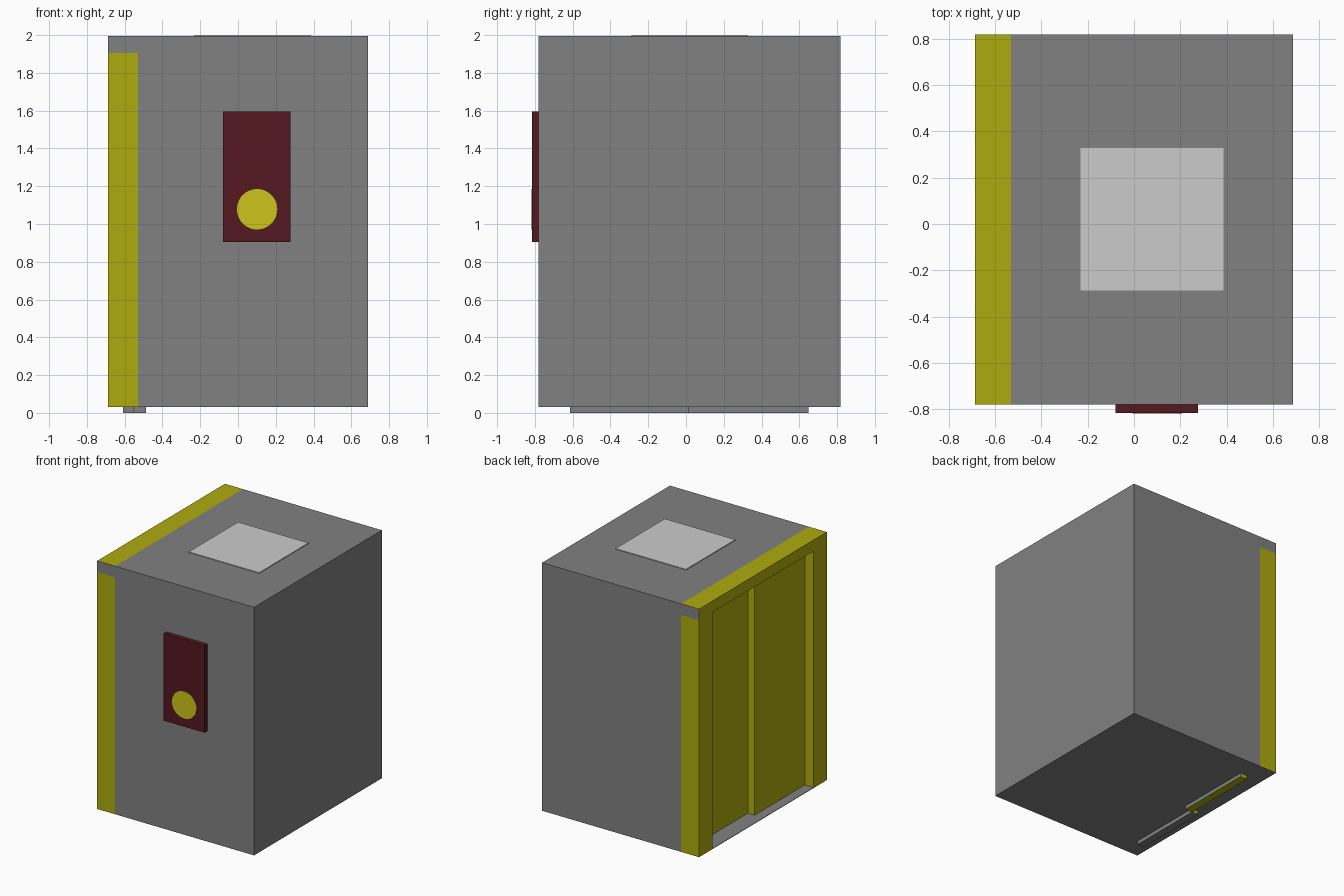
import bpy, bmesh
from math import radians

if "Cube" in bpy.data.objects:
    bpy.data.objects.remove(bpy.data.objects["Cube"])


def material(name, rgb):
    m = bpy.data.materials.new(name)
    m.diffuse_color = (*rgb, 1)
    m.use_nodes = True
    m.node_tree.nodes["Principled BSDF"].inputs["Base Color"].default_value = m.diffuse_color
    return m


GREY = material("steel_grey", (0.22, 0.22, 0.22))
YELLOW = material("yellow", (0.42, 0.41, 0.004))
BRIGHT = material("bright_yellow", (0.6, 0.56, 0.01))
RED = material("dark_red", (0.09, 0.009, 0.014))
PALE = material("pale_grey", (0.6, 0.6, 0.6))


def box(name, x, y, z, *mats):
    """Box from (min, max) ranges on each axis."""
    me = bpy.data.meshes.new(name)
    bm = bmesh.new()
    bmesh.ops.create_cube(bm, size=1)
    for v in bm.verts:
        v.co = [r[0] if c < 0 else r[1] for c, r in zip(v.co, (x, y, z))]
    bm.to_mesh(me)
    bm.free()
    for m in mats:
        me.materials.append(m)
    ob = bpy.data.objects.new(name, me)
    bpy.context.collection.objects.link(ob)
    return ob


X0, X1, Y0, Y1 = -0.687, 0.687, -0.78, 0.8175   # cab footprint
Z0, Z1 = 0.03, 1.994                            # cab underside and roof
DY0, DY1, DZ = -0.615, 0.648, 1.905             # doorway
FRAME_X = -0.53                                 # inner limit of door frame

# Cab shell: hollow, open through the doorway on the left side
cab = box("elevator_cab", (X0, X1), (Y0, Y1), (Z0, Z1), GREY, YELLOW)
cavity = box("cab_cavity", (-1, 0.55), (DY0, DY1), (Z0 + 0.004, DZ), GREY)
cavity.hide_render = True
cut = cab.modifiers.new("hollow", "BOOLEAN")
cut.object = cavity
cut.solver = "EXACT"
bpy.context.view_layer.objects.active = cab
cab.select_set(True)
bpy.ops.object.modifier_apply(modifier=cut.name)
bpy.data.objects.remove(cavity)

# Painted door frame: posts and header in yellow
bm = bmesh.new()
bm.from_mesh(cab.data)
for co, no in (((FRAME_X, 0, 0), (1, 0, 0)), ((0, 0, DZ), (0, 0, 1))):
    bmesh.ops.bisect_plane(bm, geom=bm.verts[:] + bm.edges[:] + bm.faces[:],
                           plane_co=co, plane_no=no)
for f in bm.faces:
    c = f.calc_center_median()
    header_end = abs(f.normal.y) > 0.9 and c.z > DZ
    floor = c.z < Z0 + 0.01
    f.material_index = int(c.x < FRAME_X and not header_end and not floor)
bm.to_mesh(cab.data)
bm.free()

# Two staggered sliding doors, yellow outside and on the leading edge
MID = 0.013
for name, x, y in (("outer_door", (-0.61, -0.55), (DY0, MID)),
                   ("inner_door", (-0.55, -0.487), (MID, DY1))):
    door = box(name, x, y, (0, DZ), GREY, YELLOW)
    for p in door.data.polygons:
        under = p.normal.z < -0.5 and name == "inner_door"
        p.material_index = int(p.normal.x < -0.5 or p.normal.y > 0.5 or under)

# Roof light
box("roof_light", (-0.23, 0.387), (-0.288, 0.329), (Z1 - 0.01, 2), PALE)

# Call panel with a round button
box("call_panel", (-0.08, 0.277), (-0.8155, Y0 + 0.01), (0.905, 1.595), RED)
bpy.ops.mesh.primitive_cylinder_add(vertices=48, radius=0.107, depth=0.02,
                                    location=(0.101, -0.8075, 1.078),
                                    rotation=(radians(90), 0, 0))
button = bpy.context.object
button.name = "call_button"
button.data.materials.append(BRIGHT)
bpy.ops.object.shade_smooth_by_angle()
